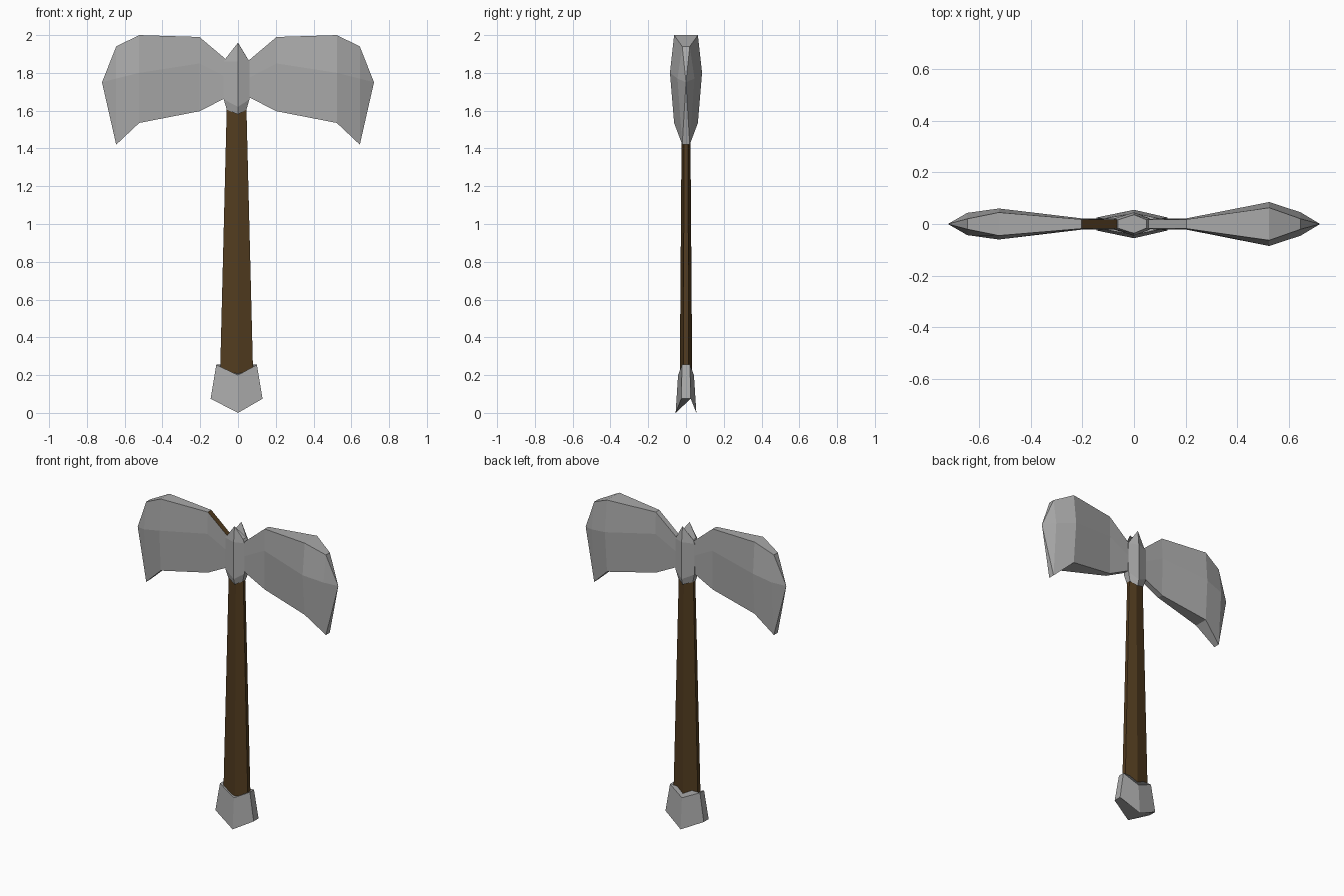
import bpy, bmesh

if "Cube" in bpy.data.objects:
    bpy.data.objects.remove(bpy.data.objects["Cube"])


def material(name, rgb):
    m = bpy.data.materials.new(name)
    m.diffuse_color = (*rgb, 1)
    m.use_nodes = True
    m.node_tree.nodes["Principled BSDF"].inputs["Base Color"].default_value = m.diffuse_color
    return m


brown = material("wood", (0.085, 0.045, 0.014))
grey = material("steel", (0.4, 0.4, 0.4))


def loft(name, rings, mats, tip=None, brown_face=None):
    """Skin a list of equal-sized rings, capped at both ends or closed at a tip."""
    bm = bmesh.new()
    loops = [[bm.verts.new(p) for p in ring] for ring in rings]
    n = len(loops[0])
    for i, (a, b) in enumerate(zip(loops, loops[1:])):
        for j in range(n):
            k = (j + 1) % n
            f = bm.faces.new((a[j], a[k], b[k], b[j]))
            if brown_face == (i, j):
                f.material_index = 1
    bm.faces.new(loops[0])
    if tip:
        t = bm.verts.new(tip)
        for j in range(n):
            bm.faces.new((loops[-1][j], loops[-1][(j + 1) % n], t))
    else:
        bm.faces.new(loops[-1])
    bmesh.ops.recalc_face_normals(bm, faces=bm.faces)
    me = bpy.data.meshes.new(name)
    bm.to_mesh(me)
    bm.free()
    for m in mats:
        me.materials.append(m)
    ob = bpy.data.objects.new(name, me)
    bpy.context.collection.objects.link(ob)
    return ob


def hex_ring(x, side_y, side_z, ridge_y, ridge_z, cx=-0.0075):
    """Flattened hexagon with front and back ridges at a different height."""
    return [(cx + x, -side_y, side_z), (cx + x, side_y, side_z),
            (0, ridge_y, ridge_z), (cx - x, side_y, side_z),
            (cx - x, -side_y, side_z), (0, -ridge_y, ridge_z)]


# Tapered wooden handle
loft("handle", [hex_ring(0.088, 0.014, 0.18, 0.033, 0.18),
                hex_ring(0.051, 0.010, 1.66, 0.022, 1.66)], [brown])

# Pommel with pointed base
loft("pommel", [hex_ring(0.1375, 0.025, 0.075, 0.055, 0.0),
                hex_ring(0.1075, 0.021, 0.255, 0.042, 0.20)], [grey])

# Collar holding the blades, with raised peak
loft("collar", [hex_ring(0.052, 0.016, 1.605, 0.034, 1.58),
                hex_ring(0.068, 0.022, 1.66, 0.045, 1.62),
                hex_ring(0.068, 0.022, 1.86, 0.045, 1.86),
                hex_ring(0.055, 0.016, 1.88, 0.036, 1.96)], [grey])

# Blades: x, top z, middle z, bottom z, edge half width
sections = [(0.05, 1.86, 1.77, 1.675, 0.017), (0.204, 1.99, 1.85, 1.597, 0.018),
            (0.523, 2.0, 1.80, 1.535, 0.063), (0.645, 1.94, 1.77, 1.42, 0.02)]


def blade(name, side, mids, edge_scale, brown_face=None):
    rings = []
    for (x, zt, zm, zb, e), m in zip(sections, mids):
        e = e * edge_scale if e > 0.03 else e
        x *= side
        rings.append([(x, -e, zt), (x, -m, zm), (x, -e, zb),
                      (x, e, zb), (x, m, zm), (x, e, zt)])
    loft(name, rings, [grey, brown], (0.72 * side, 0, 1.75), brown_face)


blade("right_blade", 1, (0.02, 0.022, 0.085, 0.045), 1)
blade("left_blade", -1, (0.02, 0.022, 0.06, 0.043), 0.71, (0, 5))
